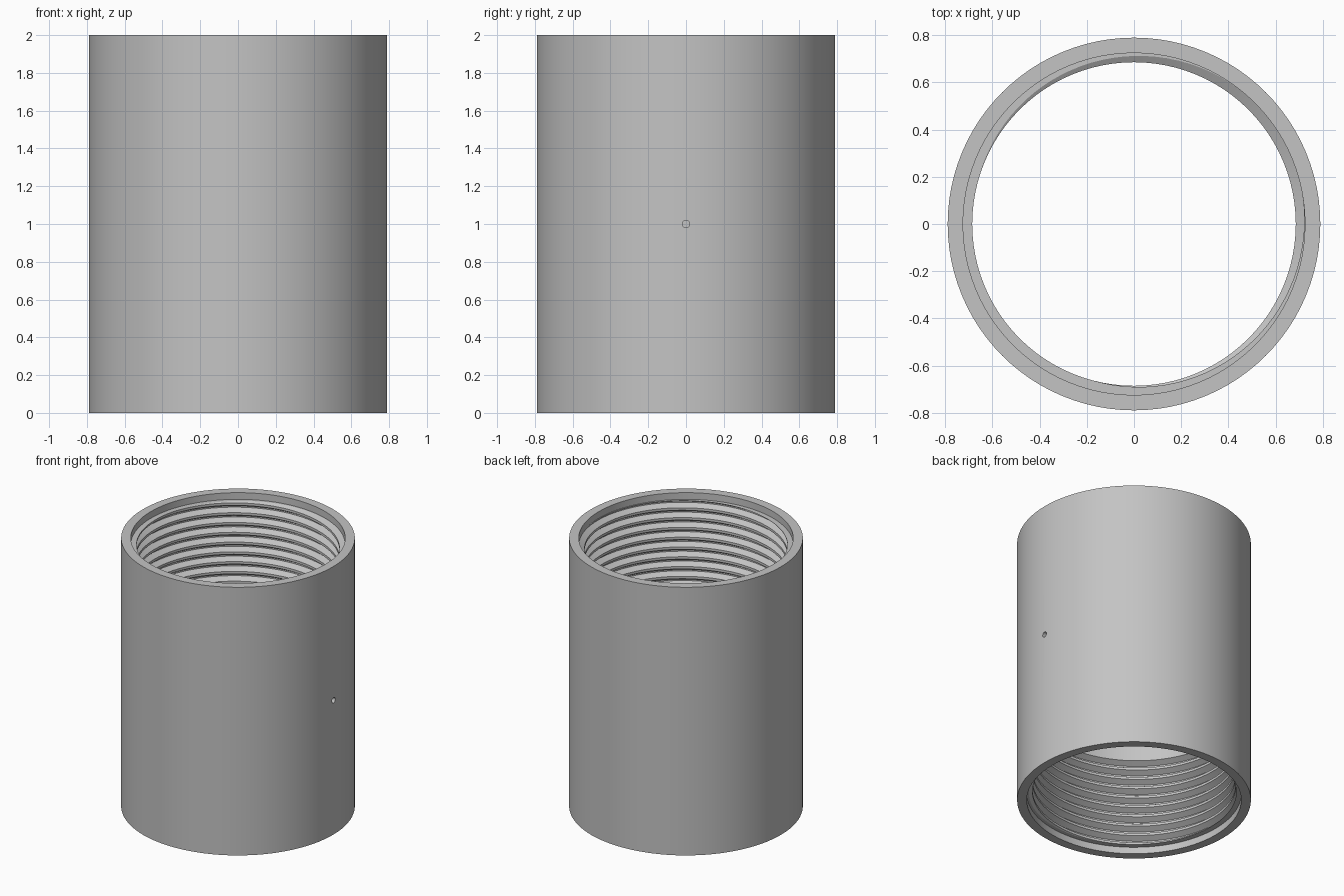
import bpy, bmesh, math

cube = bpy.data.objects.get("Cube")
if cube:
    bpy.data.objects.remove(cube, do_unlink=True)

SEGMENTS = 96
HEIGHT, OUTER = 2.0, 0.79
ROOT, CREST = 0.725, 0.686      # thread groove and ridge radii
PITCH = 0.073
RECESS, THREAD_END = 0.05, 0.71  # plain entry depth, inner end of each thread

# One thread period: (fraction of pitch, radius), flat ridge and narrow flat root
TOOTH = [(0.0, CREST), (0.25, CREST), (0.5625, ROOT), (0.6875, ROOT), (1.0, CREST)]


def tooth_radius(phase):
    phase %= 1.0
    for (a, ra), (b, rb) in zip(TOOTH, TOOTH[1:]):
        if phase <= b:
            return ra + (rb - ra) * (phase - a) / (b - a)


def thread_rows(turn, low, high):
    """Helical thread at one angle, cut off flat at both ends."""
    rows = []
    for k in range(int(low / PITCH) - 3, int(high / PITCH) + 4):
        for phase, radius in TOOTH[:-1]:
            z = (k + phase + turn) * PITCH
            if not low < z < high:
                z = min(max(z, low), high)
                radius = tooth_radius(z / PITCH - turn)
            rows.append((radius, z))
    return rows


def section(turn):
    """Closed wall section at one angle, as (radius, height) points."""
    top_start = HEIGHT - THREAD_END
    return ([(OUTER, 0), (ROOT, 0), (ROOT, RECESS)]
            + thread_rows(turn, RECESS, THREAD_END)
            + [(CREST, THREAD_END), (CREST, top_start)]
            + thread_rows(turn, top_start, HEIGHT - RECESS)
            + [(ROOT, HEIGHT - RECESS), (ROOT, HEIGHT), (OUTER, HEIGHT)])


# Threaded sleeve
bm = bmesh.new()
columns = []
for i in range(SEGMENTS + 1):
    turn = i / SEGMENTS
    a = turn * math.tau
    columns.append([bm.verts.new((r * math.cos(a), r * math.sin(a), z))
                    for r, z in section(turn)])
for left, right in zip(columns, columns[1:]):
    for j in range(len(left)):
        bm.faces.new((left[j - 1], left[j], right[j], right[j - 1]))
# Last column is one pitch along from the first, so merging closes the helix
bmesh.ops.remove_doubles(bm, verts=bm.verts, dist=0.00002)
bmesh.ops.recalc_face_normals(bm, faces=bm.faces)
mesh = bpy.data.meshes.new("threaded_sleeve")
bm.to_mesh(mesh)
bm.free()
sleeve = bpy.data.objects.new("threaded_sleeve", mesh)
bpy.context.collection.objects.link(sleeve)

# Small hole through the left wall
bpy.ops.mesh.primitive_cylinder_add(vertices=24, radius=0.02, depth=0.3,
                                    location=(0.74, 0, 1), rotation=(0, math.pi / 2, 0))
cutter = bpy.context.object
cutter.name = "hole_cutter"
cutter.hide_render = True
hole = sleeve.modifiers.new("hole", 'BOOLEAN')
hole.operation = 'DIFFERENCE'
hole.solver = 'EXACT'
hole.object = cutter
bpy.ops.object.select_all(action='DESELECT')
sleeve.select_set(True)
bpy.context.view_layer.objects.active = sleeve
bpy.ops.object.modifier_apply(modifier="hole")
bpy.data.objects.remove(cutter, do_unlink=True)
bpy.ops.object.shade_smooth_by_angle(angle=math.radians(30))

# Plain grey metal
grey = bpy.data.materials.new("grey_metal")
grey.use_nodes = True
colour = (0.55, 0.55, 0.55, 1)
grey.diffuse_color = colour
grey.node_tree.nodes["Principled BSDF"].inputs["Base Color"].default_value = colour
sleeve.data.materials.clear()
sleeve.data.materials.append(grey)
